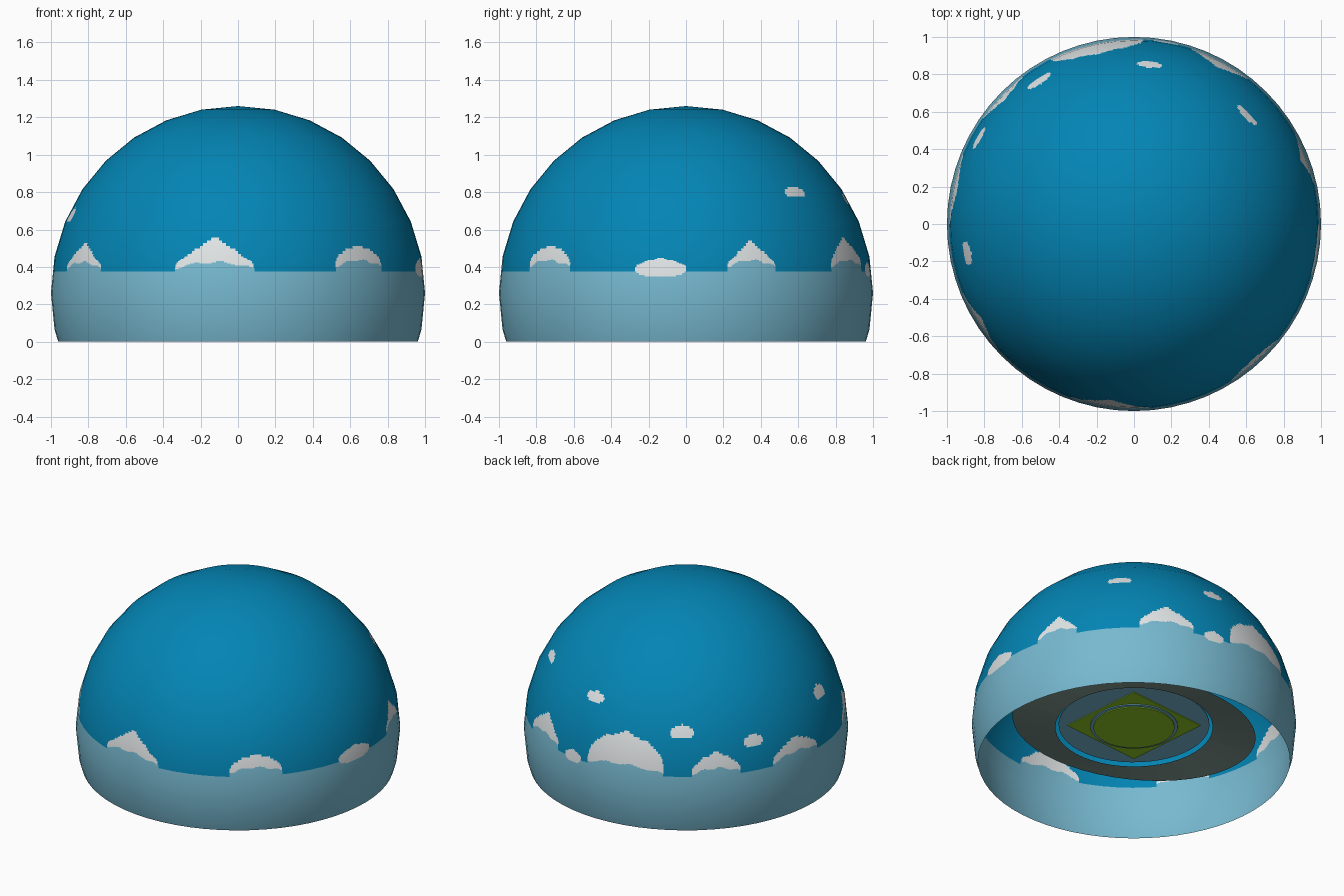
import bpy, bmesh, math
from mathutils import Vector

cube = bpy.data.objects.get("Cube")
if cube:
    bpy.data.objects.remove(cube)


def material(name, rgb):
    mat = bpy.data.materials.new(name)
    mat.use_nodes = True
    mat.diffuse_color = (*rgb, 1)
    mat.node_tree.nodes["Principled BSDF"].inputs["Base Color"].default_value = (*rgb, 1)
    return mat


SKY = material("sky blue", (0.001, 0.235, 0.46))
HAZE = material("pale haze", (0.185, 0.485, 0.63))
CLOUD = material("cloud white", (0.80, 0.83, 0.84))
ROCK = material("grey ground", (0.26, 0.38, 0.34))
GRASS = material("grass green", (0.28, 0.60, 0.02))

CENTRE = Vector((0, 0, 0.26))
HAZE_TOP = 0.376

# Clouds: start and end bearing in degrees from the front,
# base and top height, fullness of the shoulders
BANK_CLOUDS = [
    (-20, 5, 0.39, 0.56, 0.4), (32, 51, 0.40, 0.52, 0.7), (103, 119, 0.40, 0.54, 0.4),
    (142, 162, 0.40, 0.56, 0.5), (177, 207, 0.39, 0.63, 0.75), (217, 235, 0.39, 0.53, 0.6),
    (248, 270, 0.39, 0.52, 0.6), (292, 312, 0.39, 0.53, 0.4)]
LOW_CLOUDS = [(74, 90, 0.35, 0.45, 0.6), (166, 174, 0.35, 0.43, 0.6)]
HIGH_CLOUDS = [
    (129, 139, 0.77, 0.83, 0.7), (170, 179, 0.74, 0.80, 0.7), (209, 218, 0.61, 0.69, 0.7),
    (237, 245, 0.53, 0.60, 0.7), (276, 284, 0.64, 0.72, 0.7)]


def across(cloud, bearing):
    """Position across a cloud: -1 and 1 are its ends."""
    mid, half = (cloud[0] + cloud[1]) / 2, (cloud[1] - cloud[0]) / 2
    return ((bearing - mid + 180) % 360 - 180) / half


def billow(t, shoulder):
    """Lumpy cloud top between 0 and 1, with steep ends."""
    ends = math.sqrt(max(0, 1 - t ** 6))
    peak = math.exp(-(t / 0.5) ** 2)
    return ends * (shoulder + (1 - shoulder) * peak - 0.07 * abs(math.sin(6 * t)))


def paint(p):
    """Material slot for a point on the dome: sky, haze or cloud."""
    bearing = math.degrees(math.atan2(p.x, -p.y))
    for cloud in BANK_CLOUDS:
        t = across(cloud, bearing)
        if abs(t) < 1:
            low = cloud[2] + 0.035 * (1 - t * t) + 0.006 * math.sin(9 * t)
            if p.z < low:
                return 1
            if p.z < cloud[2] + (cloud[3] - cloud[2]) * billow(t, cloud[4]):
                return 2
    for cloud in LOW_CLOUDS + HIGH_CLOUDS:
        t = across(cloud, bearing)
        if abs(t) < 1:
            mid = cloud[2] * 0.6 + cloud[3] * 0.4
            low = mid - (mid - cloud[2]) * math.sqrt(1 - t ** 4)
            if low < p.z < mid + (cloud[3] - mid) * billow(t, cloud[4]):
                return 2
    return 1 if p.z < HAZE_TOP else 0


def finish(name, bm, mats):
    mesh = bpy.data.meshes.new(name)
    bm.to_mesh(mesh)
    bm.free()
    for mat in mats:
        mesh.materials.append(mat)
    obj = bpy.data.objects.new(name, mesh)
    bpy.context.collection.objects.link(obj)
    return obj


# Sky dome: open-bottomed sphere, finely divided only where clouds are painted
bm = bmesh.new()
bmesh.ops.create_uvsphere(bm, u_segments=64, v_segments=16, radius=1)
bmesh.ops.translate(bm, verts=bm.verts, vec=CENTRE)
for height, cut_below in ((0, True), (HAZE_TOP, False)):
    bmesh.ops.bisect_plane(bm, geom=bm.verts[:] + bm.edges[:] + bm.faces[:],
                           plane_co=(0, 0, height), plane_no=(0, 0, 1), clear_inner=cut_below)
cloud_faces = [f for f in bm.faces if 0.27 < f.calc_center_median().z < 0.96]
cloud_edges = list({e for f in cloud_faces for e in f.edges})
bmesh.ops.subdivide_edges(bm, edges=cloud_edges, cuts=12, use_grid_fill=True)
for face in bm.faces:
    face.smooth = True
    face.material_index = paint(face.calc_center_median())
dome = finish("sky_dome", bm, [SKY, HAZE, CLOUD])
dome.data.normals_split_custom_set_from_vertices(
    [(v.co - CENTRE).normalized() for v in dome.data.vertices])


def plate(name, radius, z, mat, sides=48, turn=0):
    """Thin flat plate hung inside the dome."""
    bm = bmesh.new()
    bmesh.ops.create_cone(bm, cap_ends=True, segments=sides, radius1=radius,
                          radius2=radius, depth=0.006)
    obj = finish(name, bm, [mat])
    obj.location.z = z
    obj.rotation_euler.z = turn
    return obj


# Ground ring: level inner rim, tilted outer rim
bm = bmesh.new()
for radius in (0.485, 0.75):
    bmesh.ops.create_circle(bm, segments=48, radius=radius)
bmesh.ops.bridge_loops(bm, edges=bm.edges[:])
for v in bm.verts:
    tilt = 1 if v.co.length > 0.6 else 0
    v.co.z = 0.237 + tilt * (0.03 * v.co.x - 0.126 * v.co.y)
finish("ground_ring", bm, [ROCK])

# Inner pond with its stacked lawns
plate("pond", 0.465, 0.258, HAZE)
plate("corner_lawn", 0.41, 0.25, GRASS, sides=4, turn=math.radians(50))
plate("inner_moat", 0.27, 0.243, HAZE)
plate("round_lawn", 0.25, 0.236, GRASS)
